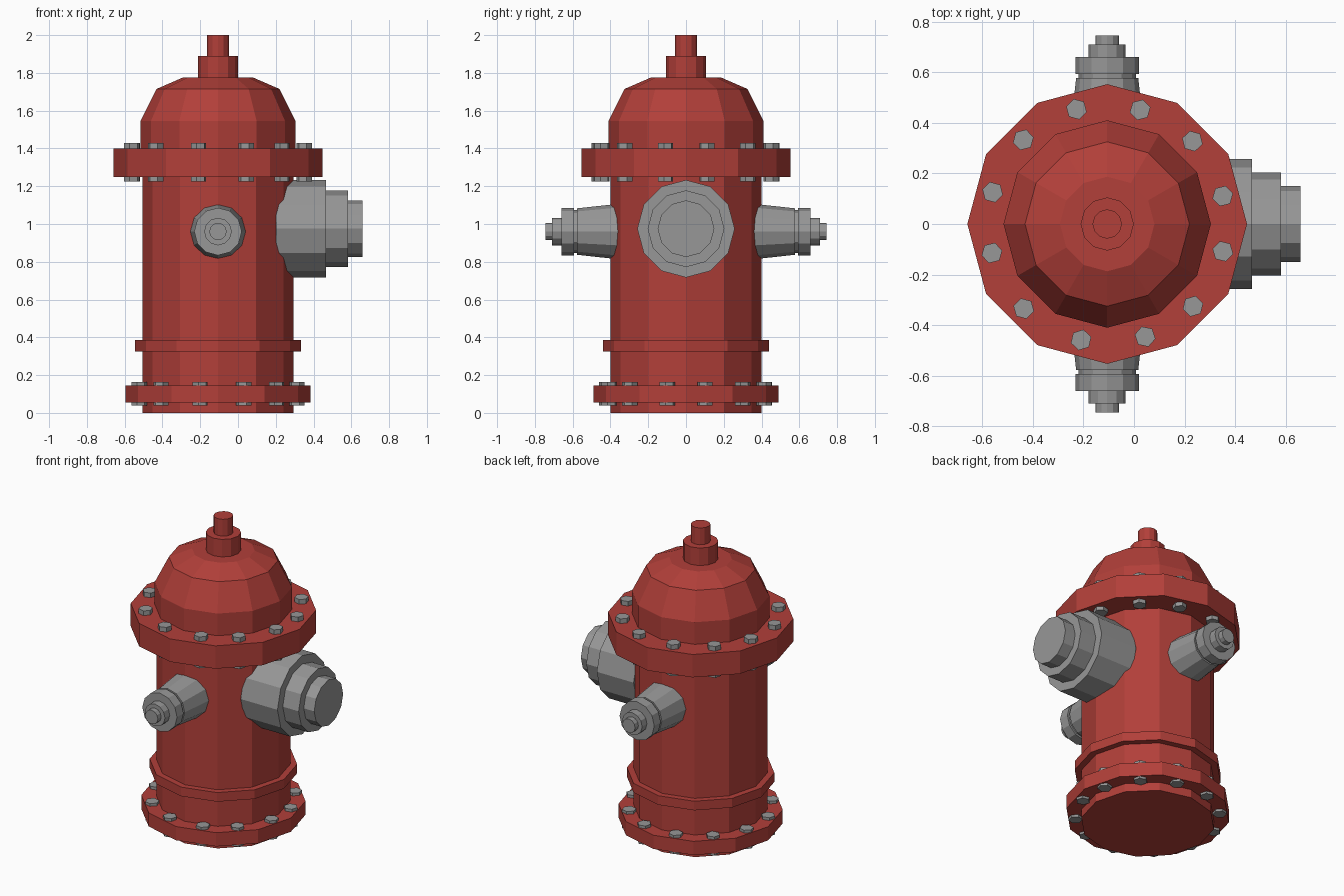
import bpy, math
from mathutils import Matrix, Vector

if "Cube" in bpy.data.objects:
    bpy.data.objects.remove(bpy.data.objects["Cube"])

CX = -0.106  # axis of the hydrant barrel


def material(name, rgb):
    m = bpy.data.materials.new(name)
    m.diffuse_color = (*rgb, 1)
    m.use_nodes = True
    m.node_tree.nodes["Principled BSDF"].inputs["Base Color"].default_value = m.diffuse_color
    return m


RED = material("red_paint", (0.445, 0.05, 0.041))
GREY = material("bare_metal", (0.31, 0.31, 0.31))


def lathe(name, profile, mat, origin=(CX, 0, 0), rot=Matrix(), sides=12):
    """Turn (radius, height) points into a closed faceted solid."""
    place = Matrix.Translation(origin) @ rot
    verts, faces = [], []
    for r, h in profile:
        for i in range(sides):
            a = 2 * math.pi * i / sides
            verts.append(place @ Vector((r * math.cos(a), r * math.sin(a), h)))
    for k in range(len(profile) - 1):
        for i in range(sides):
            j = (i + 1) % sides
            faces.append((k * sides + i, k * sides + j, (k + 1) * sides + j, (k + 1) * sides + i))
    top = (len(profile) - 1) * sides
    faces.append(tuple(reversed(range(sides))))
    faces.append(tuple(range(top, top + sides)))
    me = bpy.data.meshes.new(name)
    me.from_pydata(verts, [], faces)
    me.materials.append(mat)
    ob = bpy.data.objects.new(name, me)
    bpy.context.collection.objects.link(ob)
    return ob


# Barrel, rings and flanges
lathe("barrel", [(0.40, 0), (0.40, 1.30)], RED)
lathe("base_flange", [(0.49, 0.055), (0.49, 0.145)], RED)
lathe("barrel_ring", [(0.44, 0.325), (0.44, 0.385)], RED)
lathe("top_flange", [(0.553, 1.25), (0.553, 1.40)], RED)

# Domed bonnet and operating nut
lathe("bonnet", [(0.41, 1.35), (0.41, 1.545), (0.325, 1.715), (0.187, 1.775)], RED)
lathe("nut_collar", [(0.105, 1.75), (0.105, 1.89)], RED)
lathe("nut_stem", [(0.058, 1.87), (0.058, 2.0)], RED)

# Large outlet on the right
lathe("large_outlet",
      [(0.258, 0.2), (0.258, 0.467), (0.203, 0.467), (0.203, 0.582), (0.15, 0.582), (0.15, 0.658)],
      GREY, (0, 0, 0.975), Matrix.Rotation(math.pi / 2, 4, 'Y'))

# Two small side outlets, front and back
small = [(0.153, 0.30), (0.123, 0.577), (0.113, 0.577), (0.113, 0.593), (0.126, 0.593),
         (0.126, 0.66), (0.073, 0.66), (0.073, 0.71), (0.046, 0.71), (0.046, 0.745)]
for side, sign in (("front", 1), ("back", -1)):
    lathe(side + "_outlet", small, GREY, (CX, 0, 0.96), Matrix.Rotation(sign * math.pi / 2, 4, 'X'))

# Hex bolts through both flanges, slightly unevenly spaced
angles = [13.6, 44.2, 73.9, 105, 134.9, 164.5, 194.1, 225.4, 257.3, 288.6, 316.2, 346.7]
for flange, ring, z0, z1 in (("top", 0.47, 1.225, 1.43), ("base", 0.43, 0.04, 0.163)):
    for n, deg in enumerate(angles):
        a = math.radians(deg)
        lathe(f"{flange}_bolt_{n + 1}", [(0.042, z0), (0.042, z1)], GREY,
              (CX + ring * math.cos(a), ring * math.sin(a), 0), Matrix.Rotation(a, 4, 'Z'), 6)
